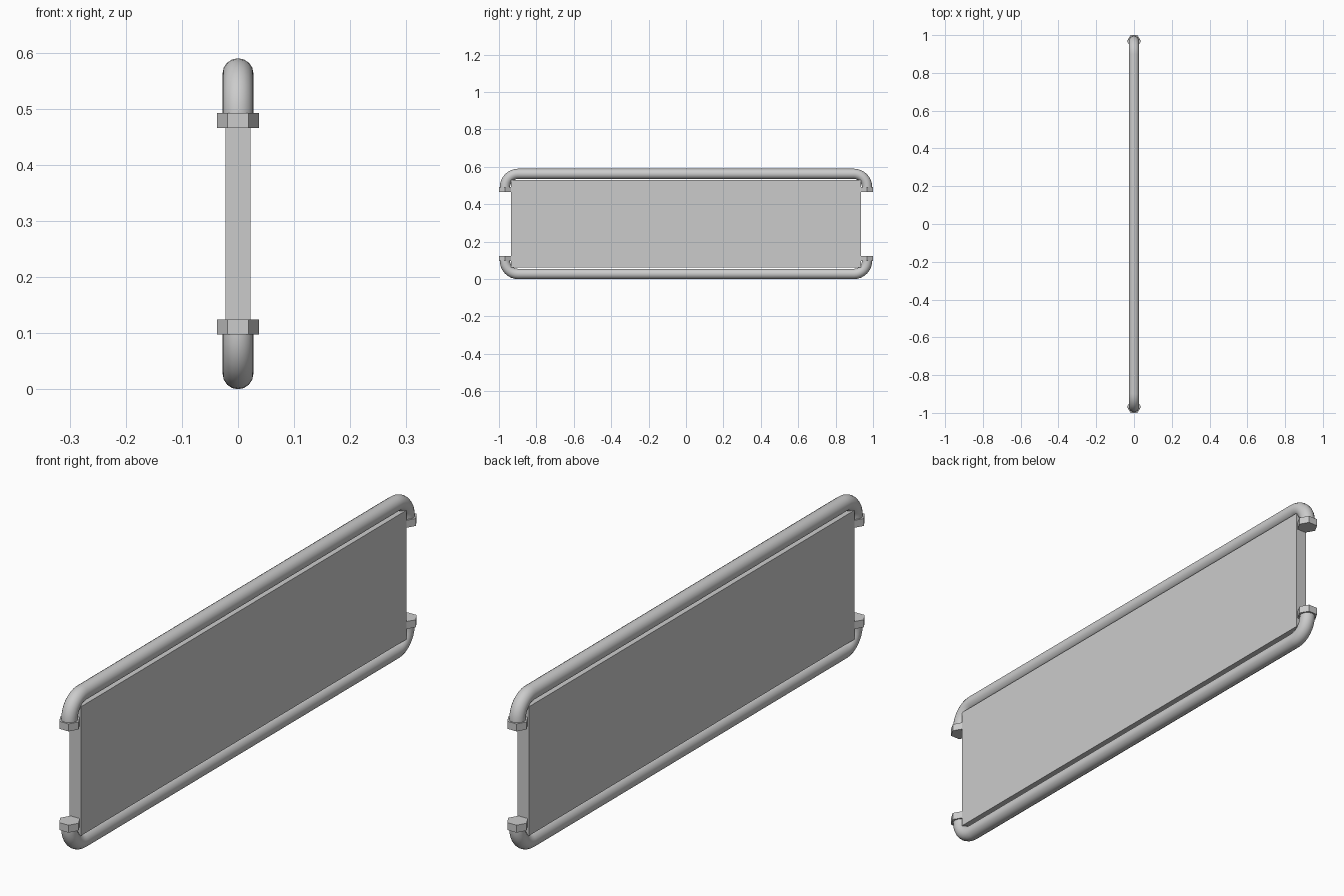
import bpy, math

if "Cube" in bpy.data.objects:
    bpy.data.objects.remove(bpy.data.objects["Cube"])

R = 0.0275          # tube radius
MID = 0.295         # mid height
RAIL = 0.2675       # rail centre distance from mid height
END = 0.968         # y of tube ends
BEND = 0.07         # bend radius


def rail(name, side):
    # tube path: straight run with a quarter bend toward the middle at each end
    arc = [math.radians(90 * i / 8) for i in range(9)]
    half = [(END - BEND + BEND * math.sin(a),
             RAIL - BEND + BEND * math.cos(a)) for a in arc]
    half.append((END, RAIL - BEND - 0.015))
    pts = [(-y, z) for y, z in reversed(half)] + half
    curve = bpy.data.curves.new(name, 'CURVE')
    curve.dimensions = '3D'
    curve.bevel_depth = R
    curve.bevel_resolution = 6
    curve.use_fill_caps = True
    sp = curve.splines.new('POLY')
    sp.points.add(len(pts) - 1)
    for p, (y, z) in zip(sp.points, pts):
        p.co = (0, y, MID + side * z, 1)
    sp.use_smooth = True
    ob = bpy.data.objects.new(name, curve)
    bpy.context.collection.objects.link(ob)


def nut(name, y, z):
    # hexagonal collar with its corners pointing along x
    bpy.ops.mesh.primitive_cylinder_add(vertices=6, radius=0.037, depth=0.027,
                                        location=(0, y, z),
                                        rotation=(0, 0, math.radians(90)))
    bpy.context.object.name = name


# flat panel
bpy.ops.mesh.primitive_cube_add(size=1, location=(0, 0, 0.2965))
panel = bpy.context.object
panel.name = "panel"
panel.scale = (0.045, 1.87, 0.469)

# bent rails and their end nuts
for label, side in (("upper", 1), ("lower", -1)):
    rail(label + "_rail", side)
    for end, sy in (("front", -1), ("back", 1)):
        nut(f"{label}_{end}_nut", sy * END, MID + side * 0.184)
